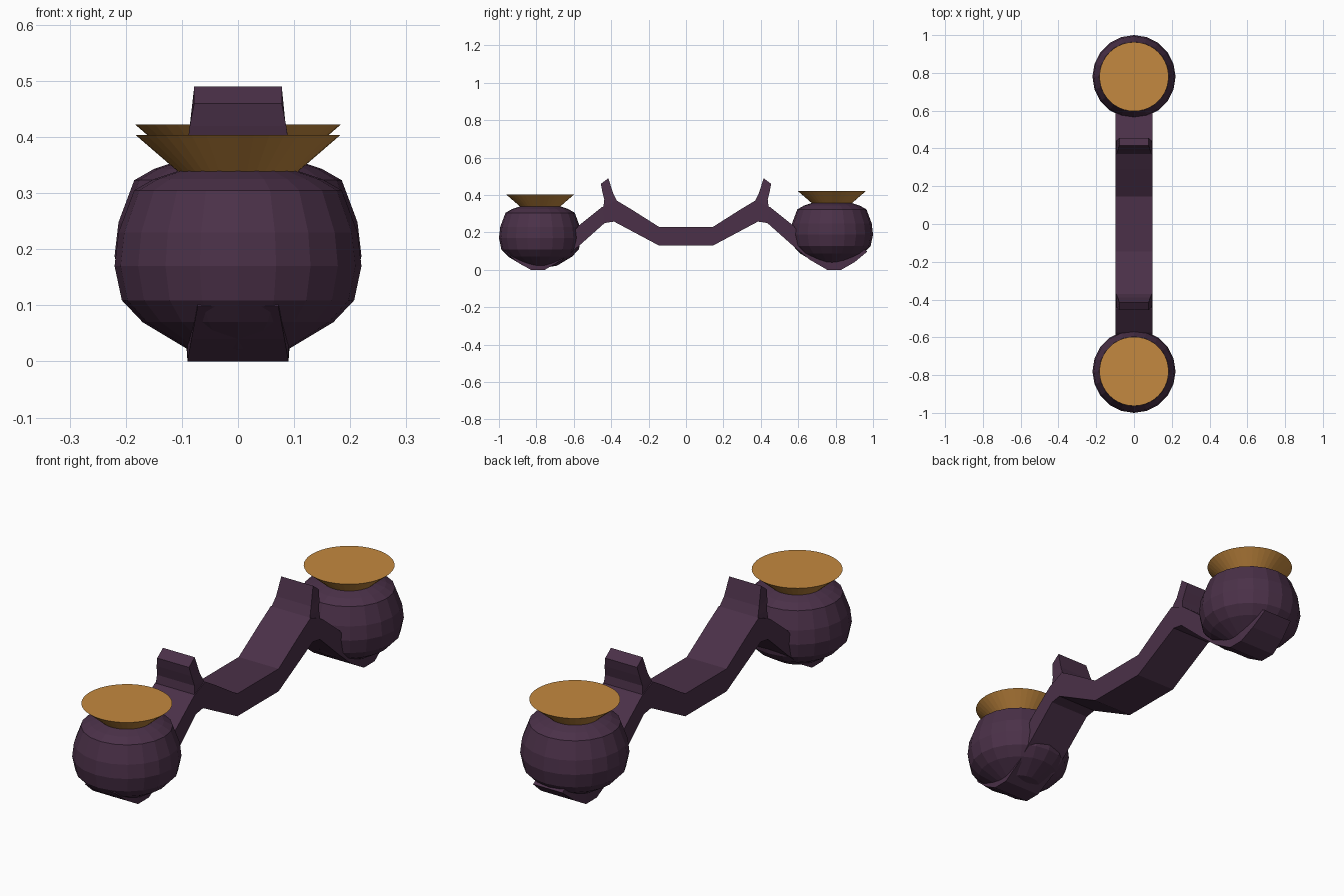
import bpy, bmesh
from math import cos, sin, tau

if "Cube" in bpy.data.objects:
    bpy.data.objects.remove(bpy.data.objects["Cube"])


def material(name, color):
    m = bpy.data.materials.new(name)
    m.diffuse_color = (*color, 1)
    m.use_nodes = True
    m.node_tree.nodes["Principled BSDF"].inputs["Base Color"].default_value = m.diffuse_color
    return m


PLUM = material("plum", (0.069, 0.030, 0.065))
AMBER = material("amber", (0.55, 0.25, 0.05))


def finish(name, bm, mat):
    bmesh.ops.recalc_face_normals(bm, faces=bm.faces)
    me = bpy.data.meshes.new(name)
    bm.to_mesh(me)
    bm.free()
    me.materials.append(mat)
    ob = bpy.data.objects.new(name, me)
    bpy.context.collection.objects.link(ob)
    return ob


def loft(name, rings, mat):
    """Skin a stack of equal-length closed rings and cap both ends."""
    bm = bmesh.new()
    loops = [[bm.verts.new(p) for p in r] for r in rings]
    n = len(loops[0])
    for a, b in zip(loops, loops[1:]):
        for i in range(n):
            j = (i + 1) % n
            bm.faces.new((a[i], a[j], b[j], b[i]))
    bm.faces.new(loops[0])
    bm.faces.new(loops[-1])
    return finish(name, bm, mat)


def turned(name, profile, y, z, sides, mat):
    rings = [[(r * cos(tau * i / sides), y + r * sin(tau * i / sides), z + h)
              for i in range(sides)] for r, h in profile]
    return loft(name, rings, mat)


def strap(name, stations):
    """Stations: upper y,z / lower y,z / half width; made for both ends."""
    for side, label in ((-1, "front"), (1, "back")):
        rings = [[(-w, side * ya, za), (w, side * ya, za),
                  (w, side * yb, zb), (-w, side * yb, zb)]
                 for ya, za, yb, zb, w in stations]
        loft(f"{label}_{name}", rings, PLUM)


# Bent arm that dips under each pot
strap("arm", [
    (0, .23, 0, .13, .098), (.145, .23, .145, .13, .098),
    (.29, .322, .31, .218, .098), (.37, .37, .385, .258, .098),
    (.45, .335, .435, .25, .098), (.575, .235, .57, .13, .097),
    (.67, .12, .66, .055, .094), (.75, .06, .755, 0, .09),
    (.82, .06, .83, 0, .09), (.88, .08, .90, .04, .083),
    (.935, .12, .97, .098, .072)])

# Upright tapered prongs on the arm
strap("prong", [
    (.355, .34, .445, .31, .097), (.375, .38, .437, .375, .092),
    (.39, .41, .448, .42, .086), (.415, .49, .455, .46, .078)])

# Round pots with flared cups
POT = [(.03, .012), (.09, .022), (.17, .07), (.207, .109), (.22, .17),
       (.213, .23), (.185, .305), (.15, .325), (.105, .34)]
CUP = [(.103, .335), (.183, .404)]
for label, y, z in (("front", -.78, 0), ("back", .78, .018)):
    turned(label + "_pot", POT, y, z, 20, PLUM)
    turned(label + "_cup", CUP, y, z, 40, AMBER)
